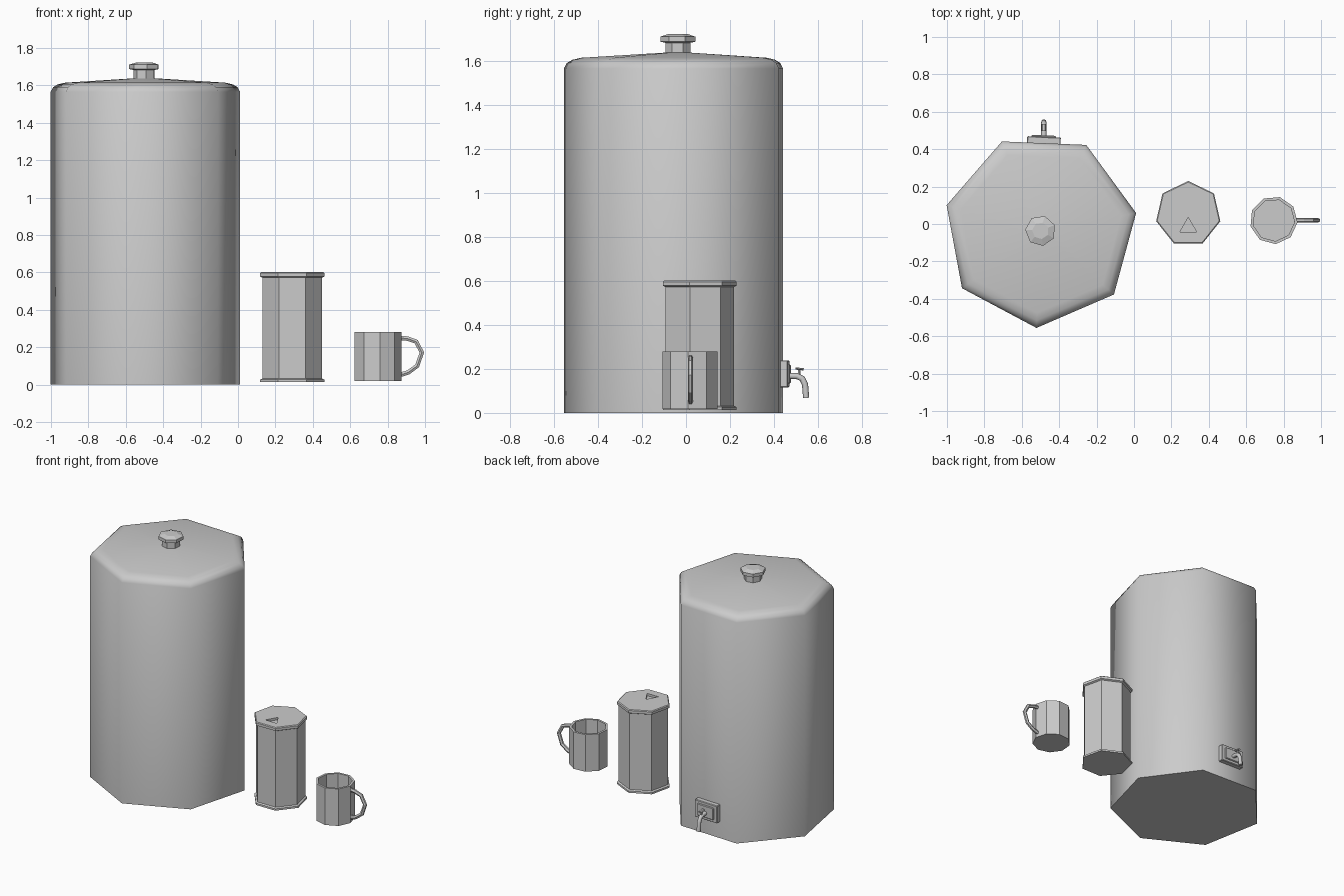
import bpy, bmesh
from math import sin, cos, radians, tau
from mathutils import Vector

if "Cube" in bpy.data.objects:
    bpy.data.objects.remove(bpy.data.objects["Cube"])


def finish(name, bm, smooth=None):
    bmesh.ops.recalc_face_normals(bm, faces=bm.faces)
    me = bpy.data.meshes.new(name)
    bm.to_mesh(me)
    bm.free()
    ob = bpy.data.objects.new(name, me)
    bpy.context.collection.objects.link(ob)
    if smooth:
        me.shade_smooth()
        me.set_sharp_from_angle(angle=radians(smooth))
    return ob


def skin(bm, rings):
    """Bridge successive vertex rings and cap both ends."""
    n = len(rings[0])
    for a, b in zip(rings, rings[1:]):
        for i in range(n):
            j = (i + 1) % n
            bm.faces.new((a[i], a[j], b[j], b[i]))
    bm.faces.new(rings[0])
    bm.faces.new(rings[-1])


def prism(name, centre, sides, start, profile, smooth=None):
    """Many-sided turned shape from (radius, z) pairs."""
    bm = bmesh.new()
    rings = []
    for r, z in profile:
        angles = [radians(start) + tau * i / sides for i in range(sides)]
        rings.append([bm.verts.new((centre[0] + r * cos(a), centre[1] + r * sin(a), z)) for a in angles])
    skin(bm, rings)
    return finish(name, bm, smooth)


def tube(name, path, axis, w, h, sides=6, smooth=None):
    """Sweep an oval section along a planar path; axis is the plane normal."""
    bm = bmesh.new()
    pts = [Vector(p) for p in path]
    axis = Vector(axis)
    rings = []
    for i, p in enumerate(pts):
        t = (pts[min(i + 1, len(pts) - 1)] - pts[max(i - 1, 0)]).normalized()
        nrm = t.cross(axis)
        rings.append([bm.verts.new(p + axis * w * cos(tau * k / sides) + nrm * h * sin(tau * k / sides))
                      for k in range(sides)])
    skin(bm, rings)
    return finish(name, bm, smooth)


def box(name, centre, size, bevel=0.0, turn=0.0):
    bm = bmesh.new()
    bmesh.ops.create_cube(bm, size=1)
    for v in bm.verts:
        v.co = Vector([c * s for c, s in zip(v.co, size)])
    if bevel:
        bmesh.ops.bevel(bm, geom=bm.edges[:], offset=bevel, segments=1, affect='EDGES')
    ob = finish(name, bm)
    ob.location = centre
    ob.rotation_euler.z = radians(turn)
    return ob


# Large tank with rounded shoulder and low lid
TC = (-0.5, -0.036)
prism("tank", TC, 7, 10.5,
      [(0.52, 0), (0.52, 1.565), (0.506, 1.59), (0.48, 1.605), (0.44, 1.614), (0.05, 1.638)], smooth=60)

# Lid knob
prism("lid_knob", TC, 7, 22,
      [(0.058, 1.625), (0.058, 1.682), (0.082, 1.687), (0.082, 1.71), (0.045, 1.722)])

# Tap on the back wall
TX = -0.482
box("tap_plate", (TX, 0.446, 0.177), (0.18, 0.04, 0.124), 0.004, -2.3)
box("tap_plate_face", (TX, 0.463, 0.177), (0.13, 0.022, 0.085), 0.004, -2.3)
tube("tap_spout", [(TX, 0.465, 0.168), (TX, 0.505, 0.167), (TX, 0.528, 0.156),
                   (TX, 0.541, 0.13), (TX, 0.546, 0.068)], (1, 0, 0), 0.014, 0.014, 8, smooth=50)
tube("tap_stem", [(TX, 0.515, 0.165), (TX, 0.515, 0.2)], (1, 0, 0), 0.006, 0.006)
tube("tap_handle", [(TX, 0.497, 0.202), (TX, 0.535, 0.198)], (1, 0, 0), 0.012, 0.006)

# Tall canister with rims at both ends
CC = (0.29, 0.054)
can = prism("canister", CC, 7, 90,
            [(0.176, 0.013), (0.176, 0.026), (0.164, 0.032), (0.164, 0.572),
             (0.176, 0.578), (0.176, 0.596), (0.17, 0.601)])

# Triangular opening in the canister lid
cutter = prism("opening_cutter", (0.29, -0.017), 3, 90, [(0.052, 0.585), (0.052, 0.65)])
cutter.hide_render = True
cutter.hide_viewport = True
mod = can.modifiers.new("opening", 'BOOLEAN')
mod.object = cutter
mod.operation = 'DIFFERENCE'
mod.solver = 'EXACT'

# Open mug and its handle
MC = (0.747, 0.02)
prism("mug", MC, 9, -5,
      [(0.128, 0.018), (0.128, 0.28), (0.112, 0.28), (0.112, 0.035)])
tube("mug_handle", [(0.86, 0.02, 0.25), (0.905, 0.02, 0.246), (0.952, 0.02, 0.23), (0.983, 0.02, 0.172),
                    (0.958, 0.02, 0.1), (0.91, 0.02, 0.065), (0.86, 0.02, 0.05)], (0, 1, 0), 0.012, 0.014)
